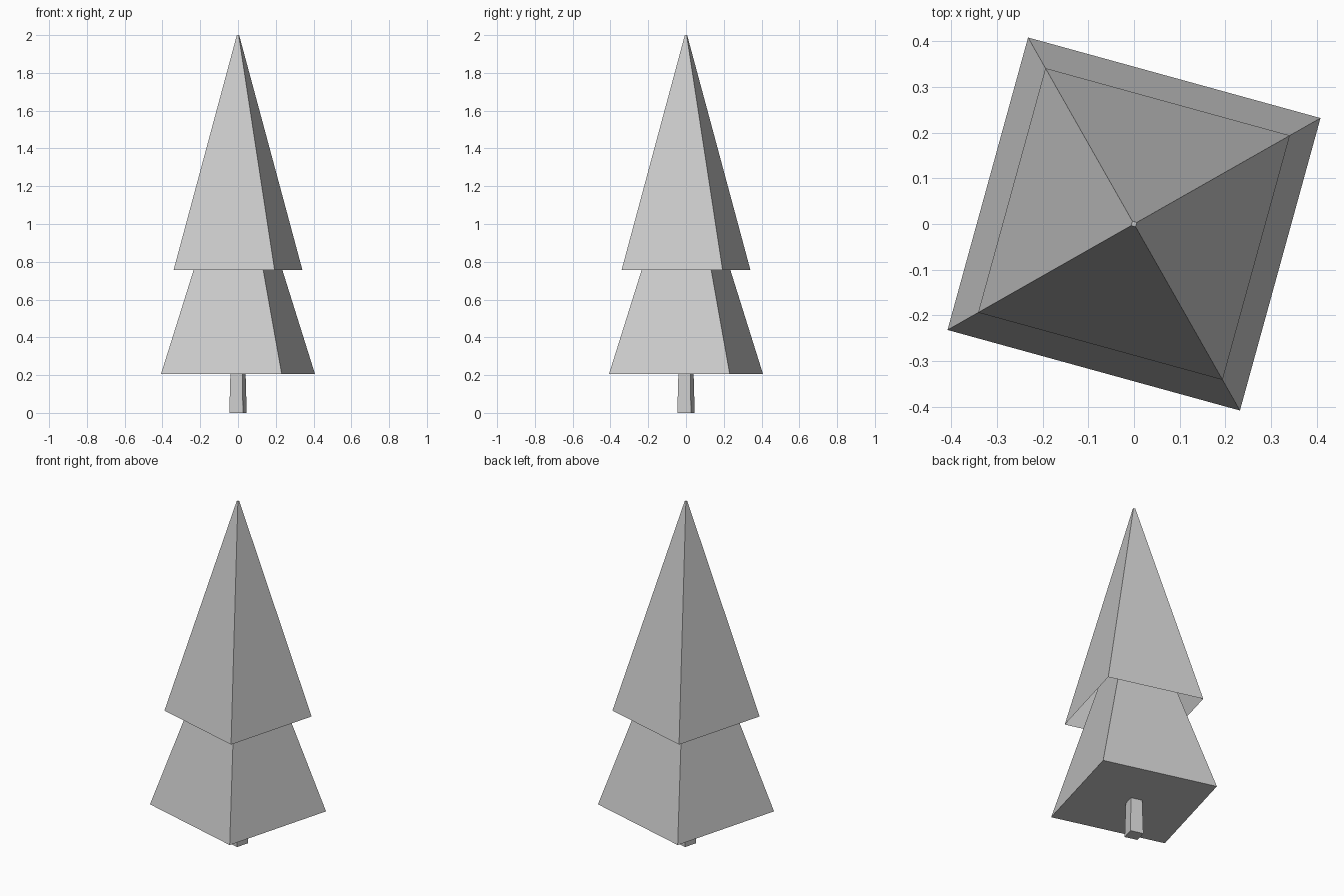
import bpy
import bmesh
from math import cos, sin, pi, radians

cube = bpy.data.objects.get("Cube")
if cube:
    bpy.data.objects.remove(cube, do_unlink=True)

TURN = radians(29.6)  # the whole tree is turned about its axis

grey = bpy.data.materials.new("plain_grey")
grey.use_nodes = True
colour = (0.6, 0.6, 0.6, 1)
grey.diffuse_color = colour
grey.node_tree.nodes["Principled BSDF"].inputs["Base Color"].default_value = colour


def square_taper(name, z0, r0, z1, r1, base=True):
    """Four-sided tapered block; r is the corner radius, base closes the underside."""
    bm = bmesh.new()
    rings = [[bm.verts.new((r * cos(TURN + i * pi / 2), r * sin(TURN + i * pi / 2), z))
              for i in range(4)] for z, r in ((z0, r0), (z1, r1))]
    low, high = rings
    for i in range(4):
        j = (i + 1) % 4
        bm.faces.new((low[i], low[j], high[j], high[i]))
    bm.faces.new(high)
    if base:
        bm.faces.new(low[::-1])
    mesh = bpy.data.meshes.new(name)
    bm.to_mesh(mesh)
    bm.free()
    mesh.materials.append(grey)
    obj = bpy.data.objects.new(name, mesh)
    bpy.context.collection.objects.link(obj)
    return obj


# Trunk, running a little way into the foliage
square_taper("trunk", 0, 0.053, 0.25, 0.045)
# Foliage: closed lower tier, hollow upper tier
square_taper("lower_foliage", 0.205, 0.469, 1.45, 0.02)
square_taper("upper_foliage", 0.757, 0.392, 2.0, 0.007, base=False)
